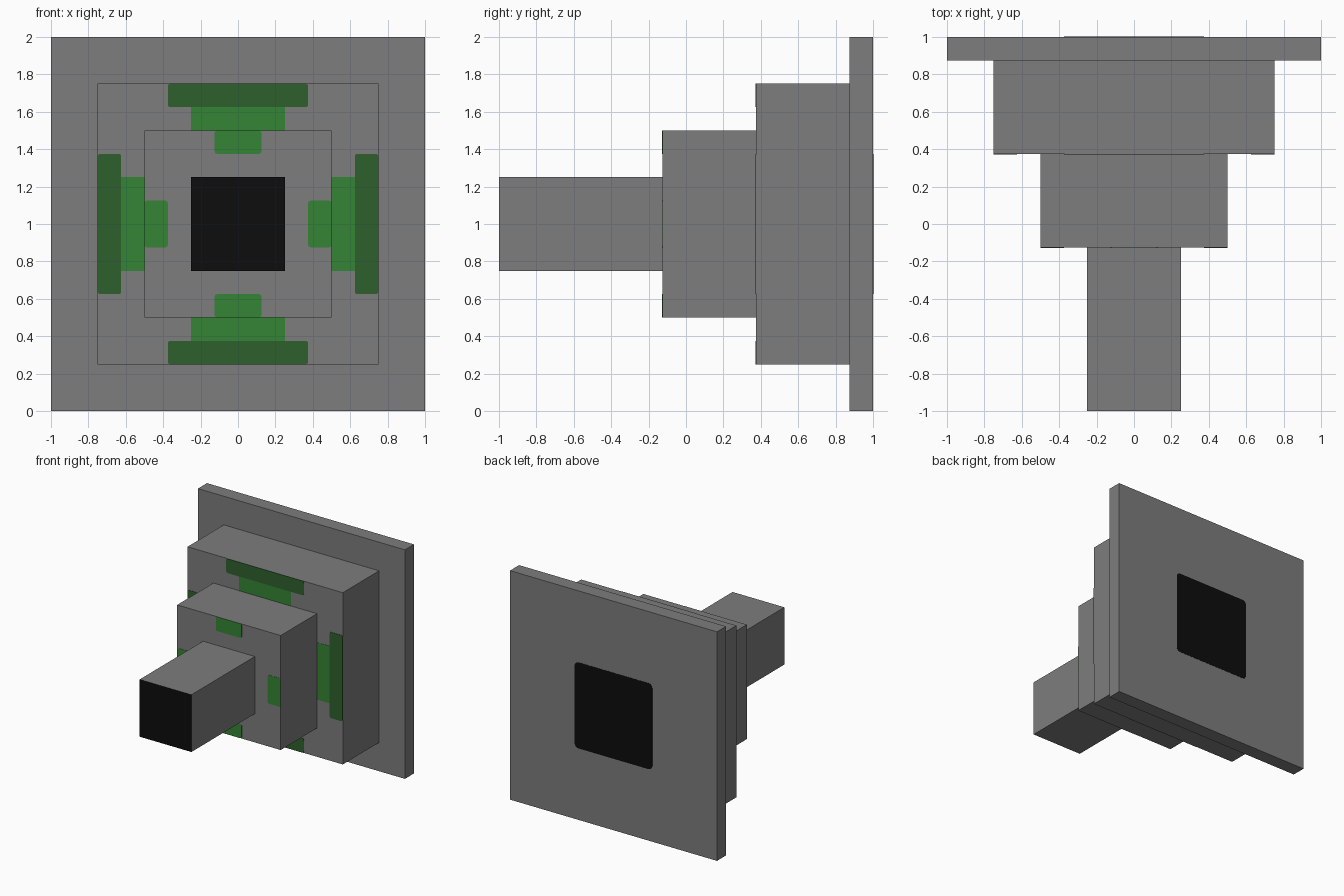
import bpy, bmesh, math
from mathutils import Matrix, Vector

if "Cube" in bpy.data.objects:
    bpy.data.objects.remove(bpy.data.objects["Cube"])


def material(name, r, g, b):
    m = bpy.data.materials.new(name)
    m.diffuse_color = (r, g, b, 1.0)
    m.use_nodes = True
    m.node_tree.nodes["Principled BSDF"].inputs["Base Color"].default_value = m.diffuse_color
    return m


GREY = material("grey", 0.205, 0.205, 0.205)
BLACK = material("black", 0.004, 0.004, 0.004)
GREEN = material("green", 0.036, 0.23, 0.036)
DARK_GREEN = material("dark_green", 0.026, 0.115, 0.026)
CENTRE = Vector((0, 0, 1))


def finish(bm, name, mats):
    bmesh.ops.recalc_face_normals(bm, faces=bm.faces)
    mesh = bpy.data.meshes.new(name)
    bm.to_mesh(mesh)
    bm.free()
    for m in mats:
        mesh.materials.append(m)
    ob = bpy.data.objects.new(name, mesh)
    bpy.context.collection.objects.link(ob)
    return ob


def block(name, half, y0, y1, black_front=False):
    """Square block centred on the y axis line at z = 1."""
    bm = bmesh.new()
    size = Matrix.Diagonal((2 * half, y1 - y0, 2 * half, 1))
    place = Matrix.Translation((0, (y0 + y1) / 2, 1))
    bmesh.ops.create_cube(bm, size=1, matrix=place @ size)
    bm.normal_update()
    if black_front:
        for f in bm.faces:
            f.material_index = int(f.normal.y < -0.9)
    return finish(bm, name, [GREY, BLACK])


def panel(name, mat, half_w, r0, r1, y, depth, angle=0.0, radius=0.014):
    """Thin rounded plate at height r0..r1 above the centre, turned about y."""
    bm = bmesh.new()
    corners = ((-half_w, r0, 1, 1), (half_w, r0, -1, 1),
               (half_w, r1, -1, -1), (-half_w, r1, 1, -1))
    verts = []
    for i, (x, z, sx, sz) in enumerate(corners):
        for k in range(4):
            a = math.pi + i * math.pi / 2 + k * math.pi / 6
            verts.append(bm.verts.new((x + sx * radius + radius * math.cos(a), y,
                                       z + sz * radius + radius * math.sin(a))))
    face = bm.faces.new(verts)
    out = bmesh.ops.extrude_face_region(bm, geom=[face])["geom"]
    bmesh.ops.translate(bm, vec=(0, depth, 0),
                        verts=[v for v in out if isinstance(v, bmesh.types.BMVert)])
    bm.transform(Matrix.Translation(CENTRE) @ Matrix.Rotation(angle, 4, 'Y'))
    return finish(bm, name, [mat])


# Stepped body, from the back plate to the front rod
block("back_plate", 1.0, 0.875, 1.0)
block("large_block", 0.75, 0.375, 0.875)
block("middle_block", 0.5, -0.125, 0.375)
block("front_rod", 0.25, -1.0, -0.125, black_front=True)

# Green stepped markings on the four sides of the front faces
for i, side in enumerate(("top", "right", "bottom", "left")):
    a = i * math.pi / 2
    panel(side + "_outer_marking", DARK_GREEN, 0.375, 0.625, 0.75, 0.375, -0.003, a)
    panel(side + "_inner_marking", GREEN, 0.25, 0.48, 0.645, 0.375, -0.002, a)
    panel(side + "_middle_marking", GREEN, 0.125, 0.375, 0.5, -0.125, -0.002, a)

# Black square on the back
panel("back_square", BLACK, 0.375, -0.375, 0.375, 1.0, 0.002, radius=0.035)
